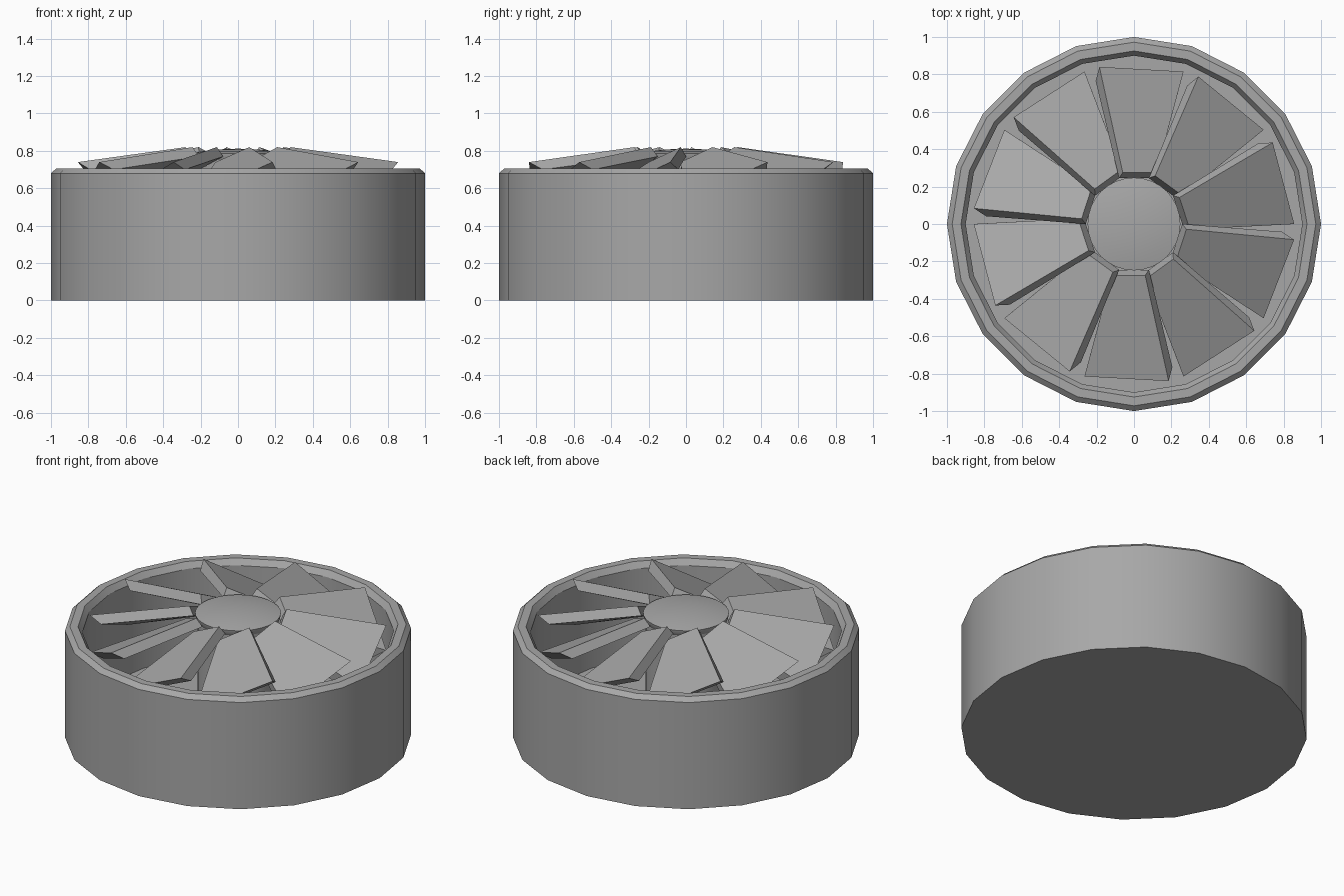
import bpy, bmesh, math
from mathutils import Matrix, Vector

cube = bpy.data.objects.get("Cube")
if cube:
    bpy.data.objects.remove(cube, do_unlink=True)

grey = bpy.data.materials.new("mid_grey")
grey.use_nodes = True
colour = (0.39, 0.39, 0.39, 1)
grey.diffuse_color = colour
grey.node_tree.nodes["Principled BSDF"].inputs["Base Color"].default_value = colour


def finish(bm, name, smooth):
    bmesh.ops.recalc_face_normals(bm, faces=bm.faces)
    mesh = bpy.data.meshes.new(name)
    bm.to_mesh(mesh)
    bm.free()
    mesh.materials.append(grey)
    obj = bpy.data.objects.new(name, mesh)
    bpy.context.collection.objects.link(obj)
    if smooth:
        bpy.ops.object.select_all(action='DESELECT')
        bpy.context.view_layer.objects.active = obj
        obj.select_set(True)
        bpy.ops.object.shade_smooth_by_angle(angle=math.radians(30))
    return obj


def lathe(name, profile, sides):
    """Revolve (radius, height) points round z; end points on the axis close it."""
    bm = bmesh.new()
    verts = [bm.verts.new((r, 0, z)) for r, z in profile]
    edges = [bm.edges.new(pair) for pair in zip(verts, verts[1:])]
    bmesh.ops.spin(bm, geom=verts + edges, axis=(0, 0, 1), cent=(0, 0, 0),
                   angle=math.tau, steps=sides, use_duplicate=False)
    bmesh.ops.remove_doubles(bm, verts=bm.verts, dist=0.0005)
    return finish(bm, name, True)


# Twenty-sided open drum with a chamfered rim and a floor inside
lathe("drum_shell", [(0, 0), (1, 0), (1, 0.68), (0.972, 0.706), (0.925, 0.706),
                     (0.9, 0.67), (0.9, 0.1), (0, 0.1)], 20)

# Central hub with a shallow domed top
lathe("hub", [(0, 0.812), (0.1, 0.808), (0.19, 0.798), (0.248, 0.787),
              (0.245, 0.765), (0.235, 0.75), (0.235, 0.1)], 32)

# Ten pitched fan blades: a tapered slab, raised along one side
top = [Vector(p) for p in ((0.185, -0.84, 0.74), (0.06, -0.275, 0.82),
                           (-0.12, -0.275, 0.74), (-0.265, -0.815, 0.54))]
outer_drop, inner_drop = Vector((0.02, 0.075, -0.04)), Vector((0.02, 0.03, -0.05))
low = [p + d for p, d in zip(top, (outer_drop, inner_drop, inner_drop, outer_drop))]

for k in range(10):
    bm = bmesh.new()
    turn = Matrix.Rotation(k * math.tau / 10, 3, 'Z')
    a, b = ([bm.verts.new(turn @ p) for p in ring] for ring in (top, low))
    bm.faces.new(a)
    bm.faces.new(b[::-1])
    for i in range(4):
        j = (i + 1) % 4
        bm.faces.new((a[i], b[i], b[j], a[j]))
    finish(bm, f"fan_blade_{k + 1}", False)
